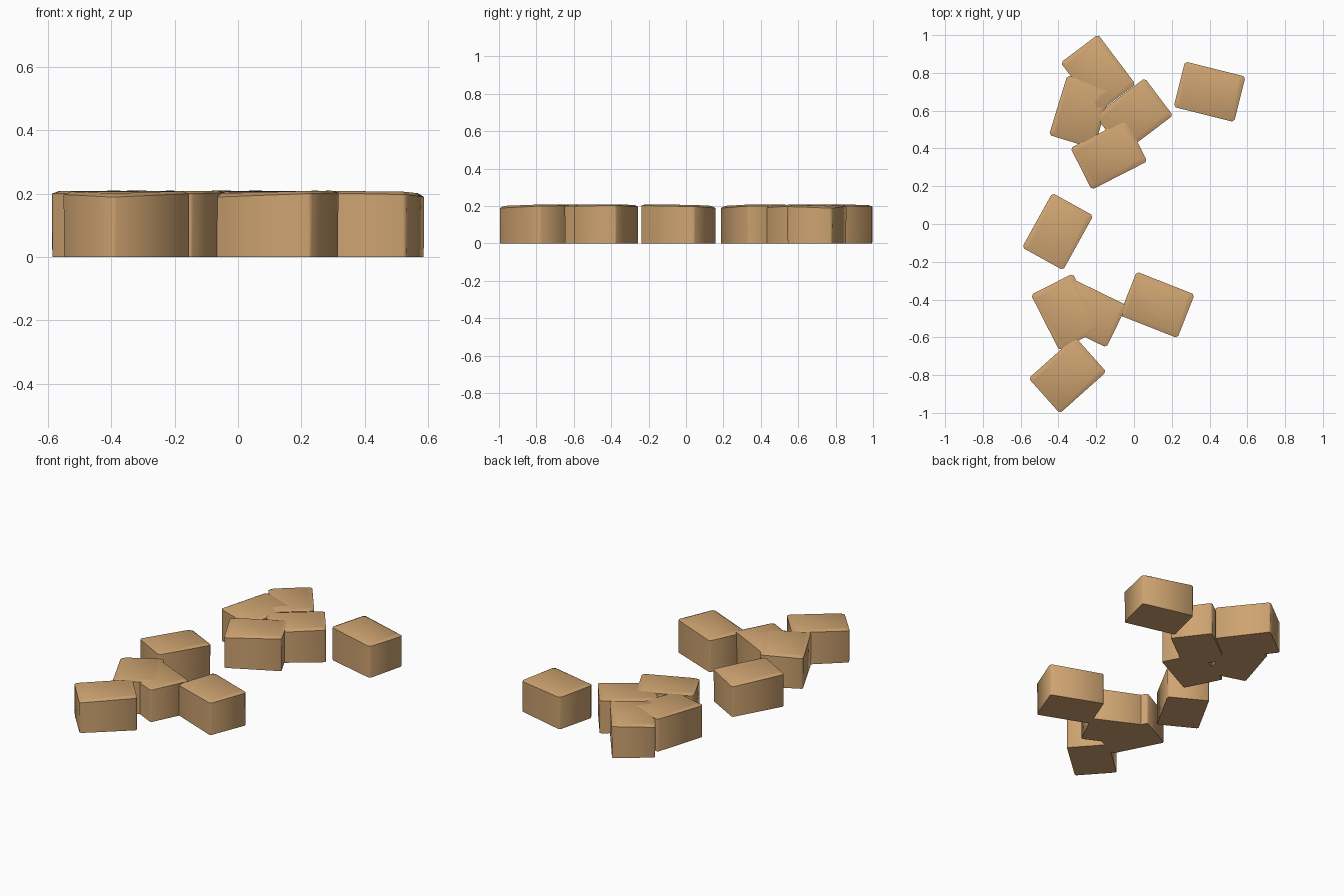
import bpy, bmesh, math

if "Cube" in bpy.data.objects:
    bpy.data.objects.remove(bpy.data.objects["Cube"])

tan = bpy.data.materials.new("tan_stone")
tan.diffuse_color = (0.62, 0.37, 0.165, 1)
tan.use_nodes = True
tan.node_tree.nodes["Principled BSDF"].inputs["Base Color"].default_value = tan.diffuse_color

L, W = 0.165, 0.124                        # half length and half width
CORNERS = [(-1, -1), (1, -1), (1, 1), (-1, 1)]
RIM = [0.189, 0.200, 0.203, 0.197]         # uneven worn rim height at each corner
TOP = [0.201, 0.208, 0.209, 0.206]         # top surface height at each corner


def ring(bm, inset, cut, heights):
    """Loop of eight vertices: a rectangle with cut corners."""
    verts = []
    for i, (sx, sy) in enumerate(CORNERS):
        x, y = sx * (L - inset), sy * (W - inset)
        a, b = (x, y - sy * cut), (x - sx * cut, y)
        if i % 2:
            a, b = b, a
        verts += [bm.verts.new((*p, heights[i])) for p in (a, b)]
    return verts


def block_mesh():
    bm = bmesh.new()
    rings = [ring(bm, 0.002, 0.008, [0.0] * 4),
             ring(bm, 0.0, 0.012, RIM),
             ring(bm, 0.016, 0.014, TOP)]
    for lo, hi in zip(rings, rings[1:]):
        for i in range(8):
            j = (i + 1) % 8
            bm.faces.new((lo[i], lo[j], hi[j], hi[i]))
    bm.faces.new(rings[0][::-1])
    bm.faces.new(rings[-1])
    bmesh.ops.recalc_face_normals(bm, faces=bm.faces)
    mesh = bpy.data.meshes.new("stone_block")
    bm.to_mesh(mesh)
    bm.free()
    mesh.materials.append(tan)
    return mesh


# Scattered blocks: x, y, turn in degrees
BLOCKS = [
    (0.40, 0.70, 166),
    (-0.19, 0.797, -53),
    (-0.283, 0.593, 73),
    (0.00, 0.574, 37),
    (-0.133, 0.367, 27),
    (-0.404, -0.04, 241),
    (-0.36, -0.466, -63),
    (-0.24, -0.47, -26),
    (0.122, -0.428, -21.5),
    (-0.352, -0.80, 41.7),
]

mesh = block_mesh()
for n, (x, y, turn) in enumerate(BLOCKS):
    ob = bpy.data.objects.new(f"stone_block_{n + 1}", mesh if n == 0 else mesh.copy())
    bpy.context.collection.objects.link(ob)
    ob.location = (x, y, 0)
    ob.rotation_euler.z = math.radians(turn)
    # Soft worn edges on the chamfers, crisp elsewhere
    bpy.ops.object.select_all(action='DESELECT')
    ob.select_set(True)
    bpy.context.view_layer.objects.active = ob
    bpy.ops.object.shade_smooth_by_angle(angle=math.radians(50))
